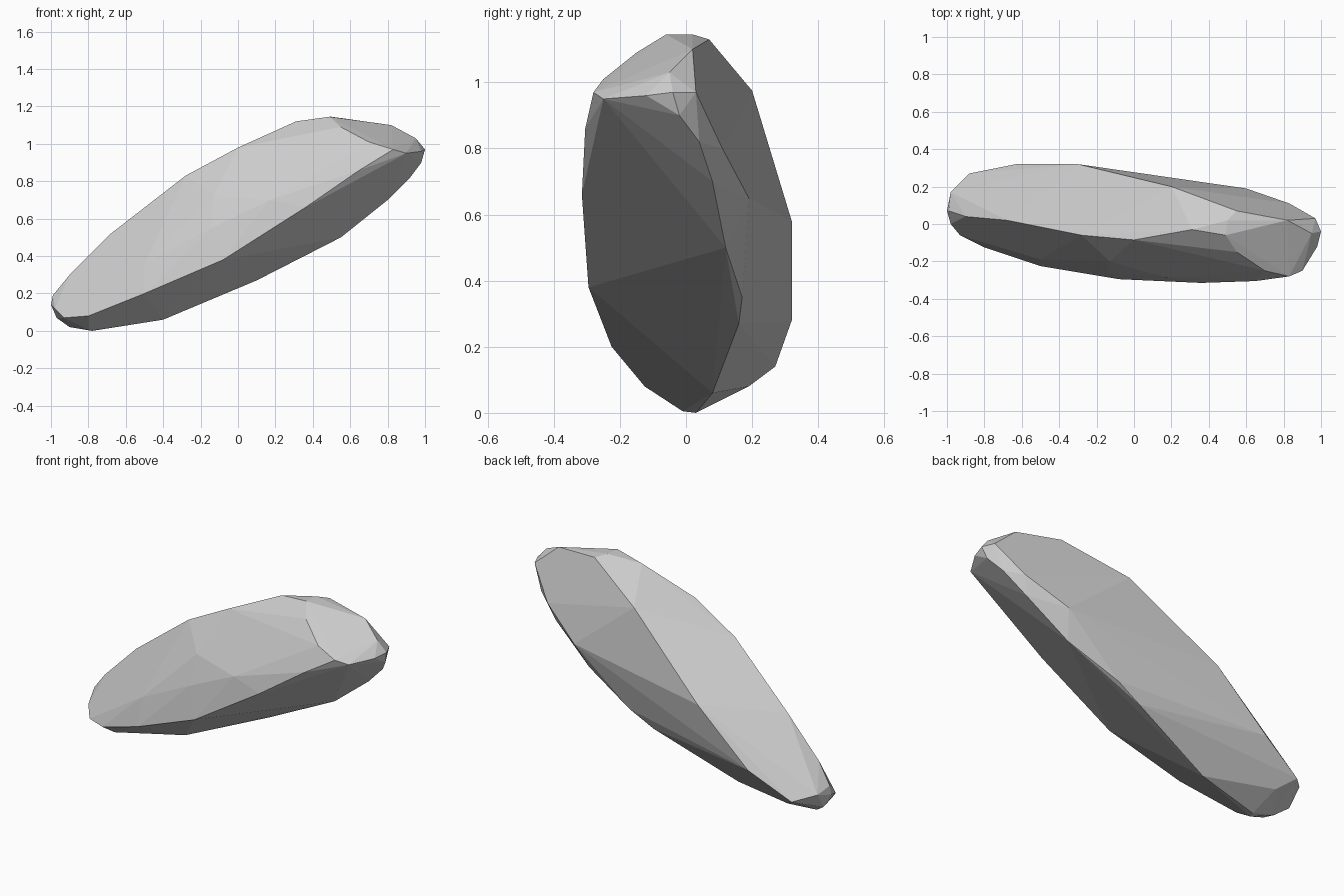
import bpy, bmesh

# Ridge lines and end points of a faceted, leaning stone (x, y, z)
crest = [(-.9, .04, .3), (-.68, .02, .52), (-.28, -.06, .83), (0, -.085, .98),
         (.31, -.03, 1.12), (.49, -.06, 1.145), (.5, .02, 1.145), (.82, .02, 1.1)]
front_ridge = [(-.93, -.06, .07), (-.8, -.125, .08), (-.5, -.225, .2), (-.08, -.295, .38),
               (.36, -.315, .66), (.65, -.305, .86), (.83, -.28, .97), (.9, -.25, .95)]
front_bulge = [(-.5, -.19, .36), (-.14, -.255, .55), (-.13, -.2, .72), (.17, -.285, .7),
               (.55, -.15, 1.09), (.7, -.25, 1.01)]
back_ridge = [(-.98, .17, .17), (-.88, .27, .14), (-.63, .32, .28), (-.3, .32, .58),
              (.2, .2, .975), (.55, .07, 1.13), (.6, .19, .65), (.83, .11, .8)]
keel = [(-.9, .06, .02), (-.78, .03, 0), (-.8, -.01, .005), (-.4, .08, .06), (.1, .16, .27),
        (.25, .17, .35), (.55, .12, .5), (.8, .08, .7), (.92, .04, .82)]
low_end = [(-1, .07, .14), (-.99, .07, .19), (-.98, 0, .12), (-.97, .1, .07), (-.8, .19, .08)]
high_end = [(1, -.04, .97), (.98, -.12, .96), (.97, .03, .97), (.98, -.02, .9),
            (.95, -.05, 1.03)]

# Wrap all the points in a convex skin and merge coplanar slivers
bm = bmesh.new()
for p in crest + front_ridge + front_bulge + back_ridge + keel + low_end + high_end:
    bm.verts.new(p)
hull = bmesh.ops.convex_hull(bm, input=bm.verts[:])
spare = {v for v in hull["geom_interior"] + hull["geom_unused"]
         if isinstance(v, bmesh.types.BMVert)}
bmesh.ops.delete(bm, geom=list(spare), context='VERTS')
bmesh.ops.dissolve_limit(bm, angle_limit=.05, verts=bm.verts[:], edges=bm.edges[:])
bmesh.ops.recalc_face_normals(bm, faces=bm.faces[:])

mesh = bpy.data.meshes.new("rock")
bm.to_mesh(mesh)
bm.free()
rock = bpy.data.objects.new("rock", mesh)
bpy.context.collection.objects.link(rock)
